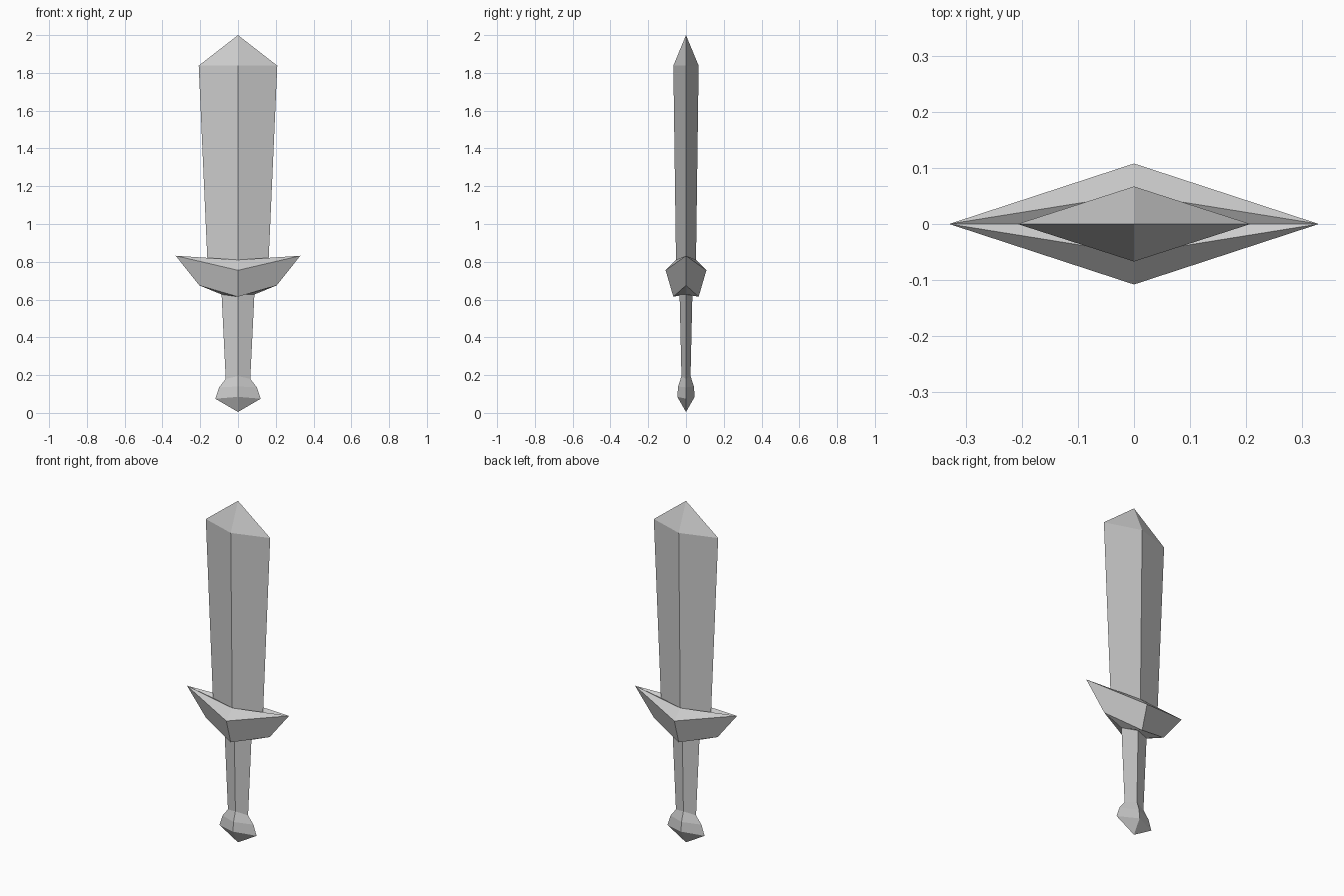
import bpy
import bmesh

if "Cube" in bpy.data.objects:
    bpy.data.objects.remove(bpy.data.objects["Cube"])


def loft(name, rings):
    """Skin diamond rings from bottom to top.
    Each ring: half width, half depth, z of side corners, z of front/back corners."""
    bm = bmesh.new()
    loops = []
    for hx, hy, zs, zf in rings:
        corners = [(hx, 0, zs), (0, hy, zf), (-hx, 0, zs), (0, -hy, zf)]
        loops.append([bm.verts.new(c) for c in corners])
    for low, high in zip(loops, loops[1:]):
        for i in range(4):
            j = (i + 1) % 4
            bm.faces.new((low[i], low[j], high[j], high[i]))
    # Zero-size rings collapse to points, coincident corners become triangles
    bmesh.ops.remove_doubles(bm, verts=bm.verts[:], dist=0.0005)
    mesh = bpy.data.meshes.new(name)
    bm.to_mesh(mesh)
    bm.free()
    obj = bpy.data.objects.new(name, mesh)
    bpy.context.collection.objects.link(obj)
    return obj


# Pommel: pointed base, widest ring, rounded shoulder
loft("pommel", [
    (0, 0, 0.005, 0.005),
    (0.12, 0.046, 0.075, 0.085),
    (0.10, 0.042, 0.135, 0.14),
    (0.065, 0.024, 0.18, 0.195),
])

# Grip: widens slightly toward the guard
loft("grip", [
    (0.065, 0.024, 0.18, 0.195),
    (0.087, 0.034, 0.63, 0.63),
])

# Guard: underside, flared sides, swept-up tips, top closing in on the blade
loft("guard", [
    (0.087, 0.034, 0.627, 0.627),
    (0.205, 0.067, 0.675, 0.615),
    (0.33, 0.108, 0.832, 0.755),
    (0.33, 0.053, 0.832, 0.81),
    (0.162, 0.053, 0.805, 0.81),
])

# Blade: broadens upward, then a short point
loft("blade", [
    (0.162, 0.053, 0.805, 0.81),
    (0.208, 0.067, 1.838, 1.838),
    (0, 0, 2.0, 2.0),
])
